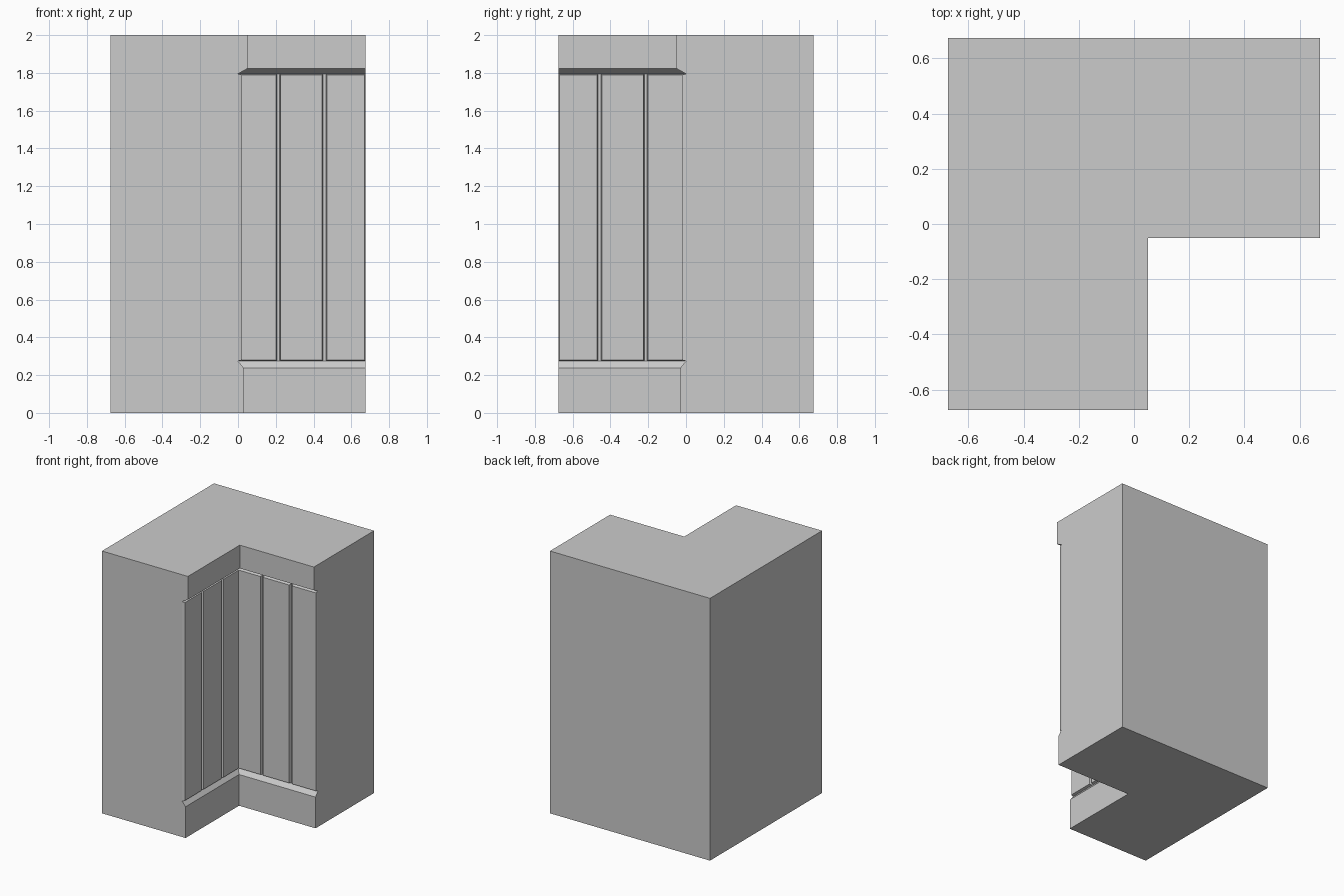
import bpy, bmesh

if "Cube" in bpy.data.objects:
    bpy.data.objects.remove(bpy.data.objects["Cube"])

H = 0.675  # half width of the block


def make_object(name, bm):
    bmesh.ops.recalc_face_normals(bm, faces=bm.faces)
    mesh = bpy.data.meshes.new(name)
    bm.to_mesh(mesh)
    bm.free()
    obj = bpy.data.objects.new(name, mesh)
    bpy.context.collection.objects.link(obj)
    return obj


def loft(bm, rings):
    loops = [[bm.verts.new(p) for p in ring] for ring in rings]
    n = len(loops[0])
    for a, b in zip(loops, loops[1:]):
        for i in range(n):
            j = (i + 1) % n
            bm.faces.new((a[i], a[j], b[j], b[i]))
    bm.faces.new(loops[0])
    bm.faces.new(loops[-1])


def l_ring(c, z):
    return [(-H, -H, z), (c, -H, z), (c, -c, z), (H, -c, z), (H, H, z), (-H, H, z)]


# L-shaped wall corner with plinth, recessed field and overhanging cap
profile = [(0.03, 0), (0.03, 0.238), (0, 0.275), (0, 1.795), (0.05, 1.823), (0.05, 2)]
bm = bmesh.new()
loft(bm, [l_ring(c, z) for c, z in profile])
make_object("wall_corner", bm)

# Raised planks with bevelled edges; the inner planks mitre at the corner
DEPTH, BEVEL = 0.02, 0.005
spans = [(0.0, 0.207, DEPTH), (0.221, 0.451, BEVEL), (0.465, H, BEVEL)]


def plank_ring(x0, x1, z0, z1, d, side):
    pts = [(x0, -d, z0), (x1, -d, z0), (x1, -d, z1), (x0, -d, z1)]
    return pts if side == "right" else [(-y, -x, z) for x, y, z in pts]


for side in ("right", "left"):
    for k, (x0, x1, inner) in enumerate(spans):
        bm = bmesh.new()
        loft(bm, [plank_ring(x0, x1, 0.275, 1.795, 0, side),
                  plank_ring(x0 + inner, x1 - BEVEL, 0.28, 1.79, DEPTH, side)])
        make_object(f"{side}_plank_{k + 1}", bm)
